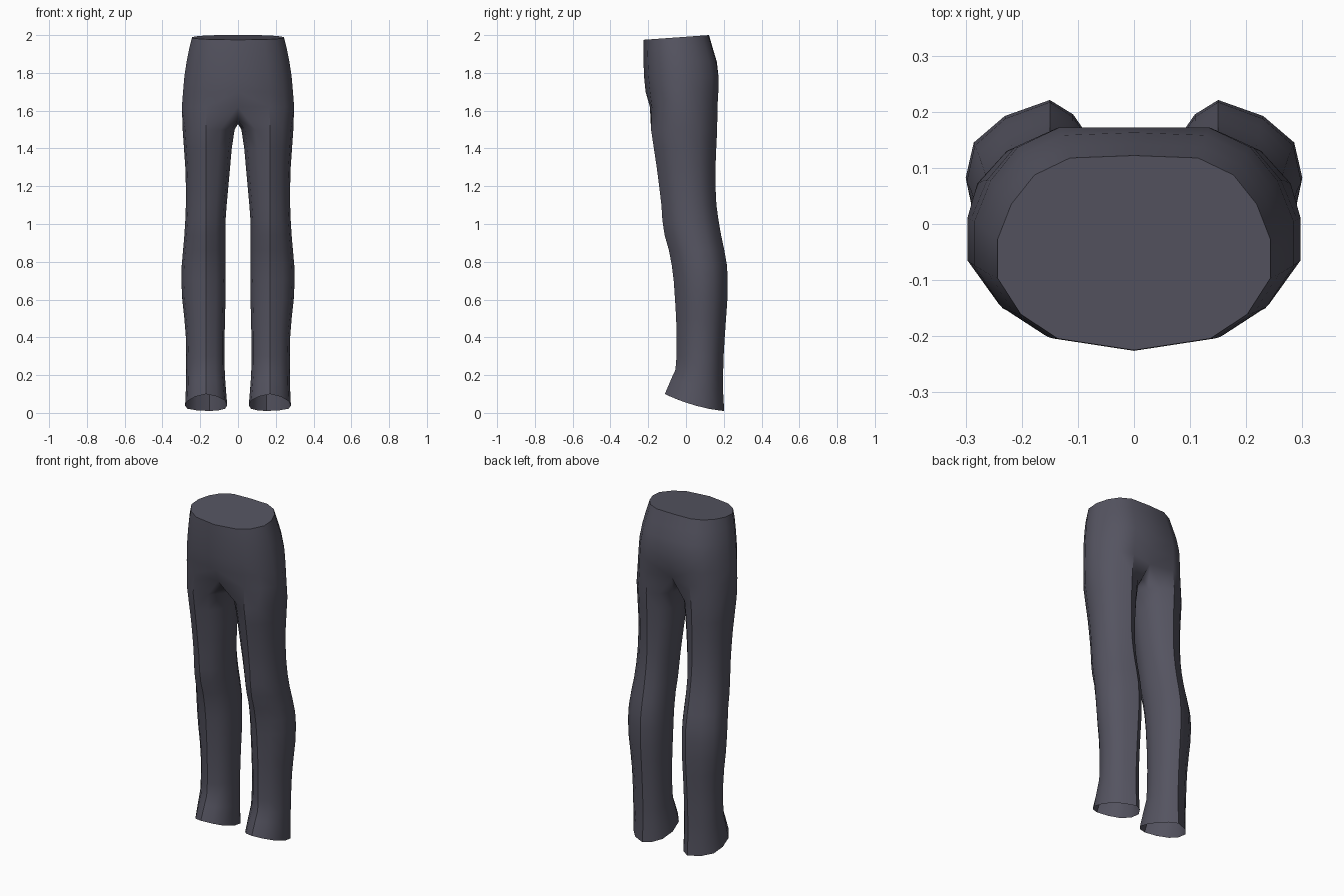
import bpy
import bmesh

cube = bpy.data.objects.get("Cube")
if cube:
    bpy.data.objects.remove(cube, do_unlink=True)

cloth = bpy.data.materials.new("dark slate cloth")
cloth.use_nodes = True
color = (0.09, 0.088, 0.118, 1)
cloth.diffuse_color = color
cloth.node_tree.nodes["Principled BSDF"].inputs["Base Color"].default_value = color

# Unit outlines: half hip from front centre to back centre, leg from front seam around
HIP = [(0, -1), (.56, -.88), (.83, -.63), (1, -.26), (1, .14),
       (.9, .5), (.73, .8), (.47, .975), (0, 1)]
LEG = [(0, -1), (.53, -.8), (.9, -.42), (1, .03), (.9, .47), (.53, .8), (0, 1),
       (-.5, .82), (-.87, .5), (-1, 0), (-.87, -.5), (-.5, -.82)]

# Hip levels: z, half width, front y, back y, dent at front centre, dent at back centre
HIP_LEVELS = [(1.93, .258, -.226, .142, 0, 0), (1.86, .272, -.225, .163, 0, 0),
              (1.78, .284, -.222, .177, 0, .005), (1.7, .291, -.214, .176, 0, .015),
              (1.62, .297, -.203, .171, .012, .035)]
# Leg levels: z, inner x, outer x, front y, back y
LEG_LEVELS = [(1.5, .018, .293, -.185, .165), (1.4, .033, .286, -.17, .16),
              (1.3, .042, .279, -.155, .156), (1.2, .051, .276, -.142, .156),
              (1.1, .06, .276, -.13, .161), (1.02, .066, .279, -.125, .172),
              (.94, .067, .284, -.113, .186), (.86, .067, .291, -.09, .203),
              (.78, .066, .298, -.075, .217), (.7, .065, .3, -.065, .221),
              (.6, .066, .295, -.058, .219), (.5, .069, .284, -.052, .212),
              (.4, .071, .276, -.05, .205), (.3, .071, .274, -.05, .199),
              (.21, .07, .274, -.056, .196), (.15, .066, .275, -.078, .196)]

bm = bmesh.new()


def span(v, front, back):
    return (front + back) / 2 + v * (back - front) / 2


def leg_ring(inner, outer, front, back, height):
    ring = []
    for u, v in LEG:
        seam = .16 - .01 * v
        x = seam + u * ((outer - seam) if u > 0 else (seam - inner))
        ring.append(bm.verts.new((x, span(v, front, back), height(v))))
    return ring


def bridge(upper, lower, closed):
    n = len(upper)
    for i in range(n if closed else n - 1):
        j = (i + 1) % n
        bm.faces.new((upper[i], lower[i], lower[j], upper[j]))


# Waist and hips
waist = [bm.verts.new((u * .243, span(v, -.225, .122), 1.9875 + .0125 * v)) for u, v in HIP]
bm.faces.new(waist)
hips = [waist]
for z, half, front, back, dent_front, dent_back in HIP_LEVELS:
    ring = [bm.verts.new((u * half, span(v, front, back), z)) for u, v in HIP]
    ring[0].co.y += dent_front
    ring[-1].co.y -= dent_back
    bridge(hips[-1], ring, False)
    hips.append(ring)

# Crotch: closes the half hip outline into a leg opening
crotch = [bm.verts.new((0, y, z)) for y, z in ((.075, 1.56), (-.02, 1.53), (-.115, 1.55))]
last = hips[-1]
legs = [last[1:] + crotch + last[:1]]

# Leg, with a hem that dips toward the heel and is left open
for z, inner, outer, front, back in LEG_LEVELS:
    tilt = max(0, .3 - z) * .2
    legs.append(leg_ring(inner, outer, front, back, lambda v: z - tilt * v))
legs.append(leg_ring(.057, .28, -.112, .202, lambda v: .04 - .045 * v + .015 * v * v))
for upper, lower in zip(legs, legs[1:]):
    bridge(upper, lower, True)

# Smooth cloth with sharp seams and waist rim
for face in bm.faces:
    face.smooth = True
bm.edges.ensure_lookup_table()
for i in (0, 6):
    for upper, lower in zip(legs, legs[1:]):
        bm.edges.get((upper[i], lower[i])).smooth = False
for a, b in zip(waist, waist[1:]):
    bm.edges.get((a, b)).smooth = False

mesh = bpy.data.meshes.new("trousers")
bm.to_mesh(mesh)
bm.free()
mesh.materials.append(cloth)
trousers = bpy.data.objects.new("trousers", mesh)
bpy.context.collection.objects.link(trousers)

# The other half
mirror = trousers.modifiers.new("mirror", "MIRROR")
mirror.use_clip = True
mirror.merge_threshold = .001
